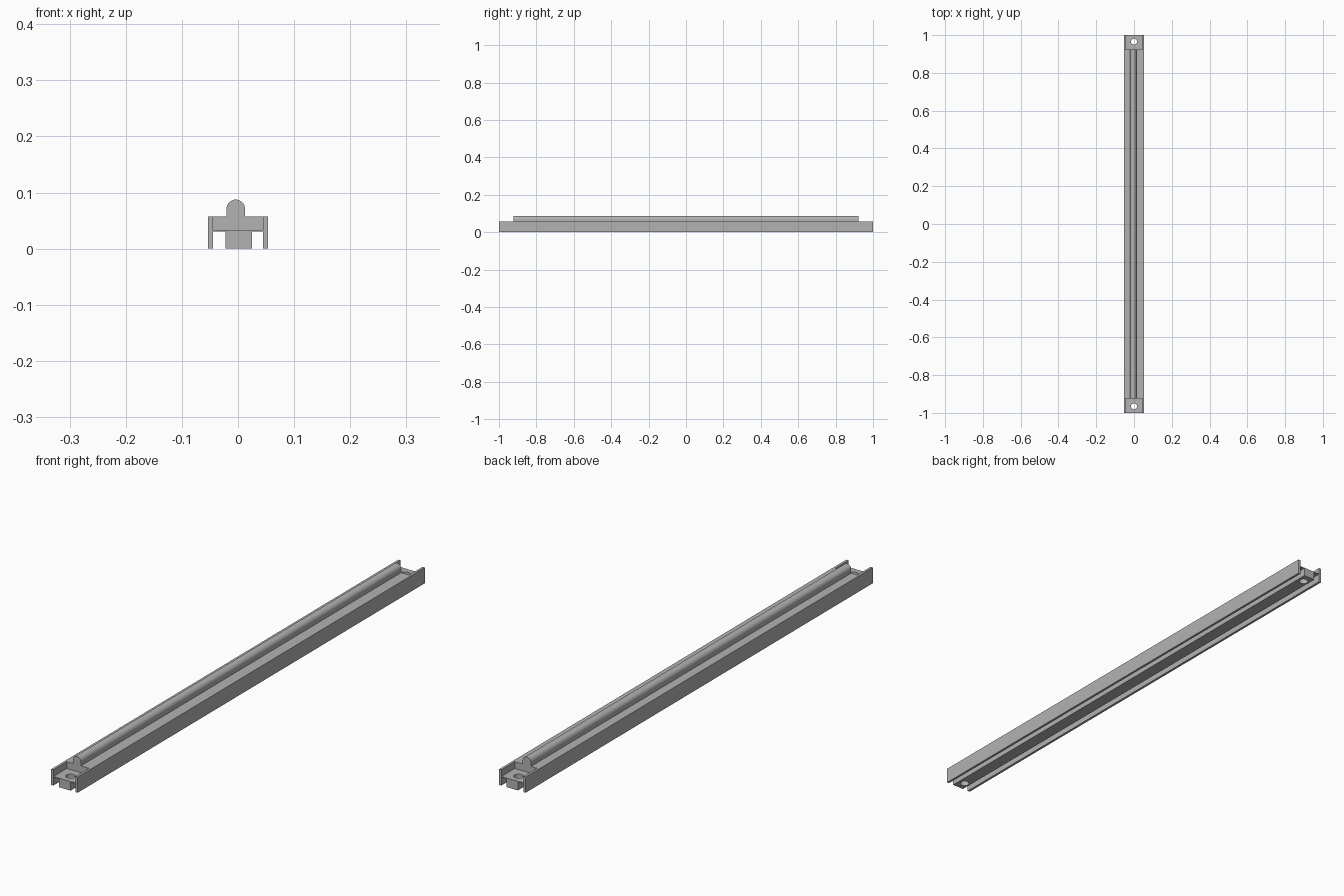
import bpy, bmesh, math
from mathutils import Matrix, Vector

cube = bpy.data.objects.get("Cube")
if cube:
    bpy.data.objects.remove(cube, do_unlink=True)

WALL_OUT, WALL_IN = 0.0535, 0.0445
WALL_TOP, WEB_BOTTOM, FLOOR = 0.0575, 0.031, 0.033
RIB_L, RIB_R = -0.022, 0.025
RIDGE_X, RIDGE_R, RIDGE_TOP = -0.004, 0.0165, 0.0875
POCKET_Y, HOLE_Y, HOLE_R = 0.923, 0.965, 0.016

grey = bpy.data.materials.new("plain grey")
grey.use_nodes = True
colour = (0.45, 0.45, 0.45, 1)
grey.diffuse_color = colour
grey.node_tree.nodes["Principled BSDF"].inputs["Base Color"].default_value = colour


def finish(name, bm):
    bmesh.ops.recalc_face_normals(bm, faces=bm.faces)
    mesh = bpy.data.meshes.new(name)
    bm.to_mesh(mesh)
    bm.free()
    mesh.materials.append(grey)
    obj = bpy.data.objects.new(name, mesh)
    bpy.context.collection.objects.link(obj)
    return obj


# Rail: one cross-section with side walls, central rib and round-topped ridge
arc = [(RIDGE_X + RIDGE_R * math.cos(math.pi * i / 16),
        RIDGE_TOP - RIDGE_R + RIDGE_R * math.sin(math.pi * i / 16)) for i in range(17)]
profile = [
    (-WALL_OUT, 0), (-WALL_IN, 0), (-WALL_IN, WEB_BOTTOM), (RIB_L, WEB_BOTTOM),
    (RIB_L, 0), (RIB_R, 0), (RIB_R, WEB_BOTTOM), (WALL_IN, WEB_BOTTOM),
    (WALL_IN, 0), (WALL_OUT, 0), (WALL_OUT, WALL_TOP),
    (RIDGE_X + RIDGE_R, WALL_TOP), *arc, (RIDGE_X - RIDGE_R, WALL_TOP),
    (-WALL_OUT, WALL_TOP),
]
bm = bmesh.new()
face = bm.faces.new([bm.verts.new((x, -1, z)) for x, z in profile])
extruded = bmesh.ops.extrude_face_region(bm, geom=[face])["geom"]
bmesh.ops.translate(bm, vec=(0, 2, 0),
                    verts=[v for v in extruded if isinstance(v, bmesh.types.BMVert)])
rail = finish("rail", bm)


# End pockets and screw holes, cut at both ends
def cut(cutter):
    cutter.hide_render = True
    mod = rail.modifiers.new("cut", "BOOLEAN")
    mod.operation = "DIFFERENCE"
    mod.solver = "EXACT"
    mod.object = cutter
    bpy.context.view_layer.objects.active = rail
    bpy.ops.object.modifier_apply(modifier=mod.name)
    bpy.data.objects.remove(cutter, do_unlink=True)


for end in (-1, 1):
    bm = bmesh.new()
    depth, height = 0.2, 0.1
    place = Matrix.Translation(Vector((0, end * (POCKET_Y + depth / 2), FLOOR + height / 2)))
    bmesh.ops.create_cube(bm, size=1, matrix=place @ Matrix.Diagonal((2 * WALL_IN, depth, height, 1)))
    cut(finish("pocket_cutter", bm))

    bm = bmesh.new()
    bmesh.ops.create_cone(bm, cap_ends=True, segments=32, radius1=HOLE_R, radius2=HOLE_R,
                          depth=0.3, matrix=Matrix.Translation((0, end * HOLE_Y, 0)))
    cut(finish("hole_cutter", bm))

# Smooth the ridge and holes, keep the other edges sharp
bpy.ops.object.select_all(action="DESELECT")
rail.select_set(True)
bpy.context.view_layer.objects.active = rail
bpy.ops.object.shade_smooth_by_angle(angle=math.radians(30))
